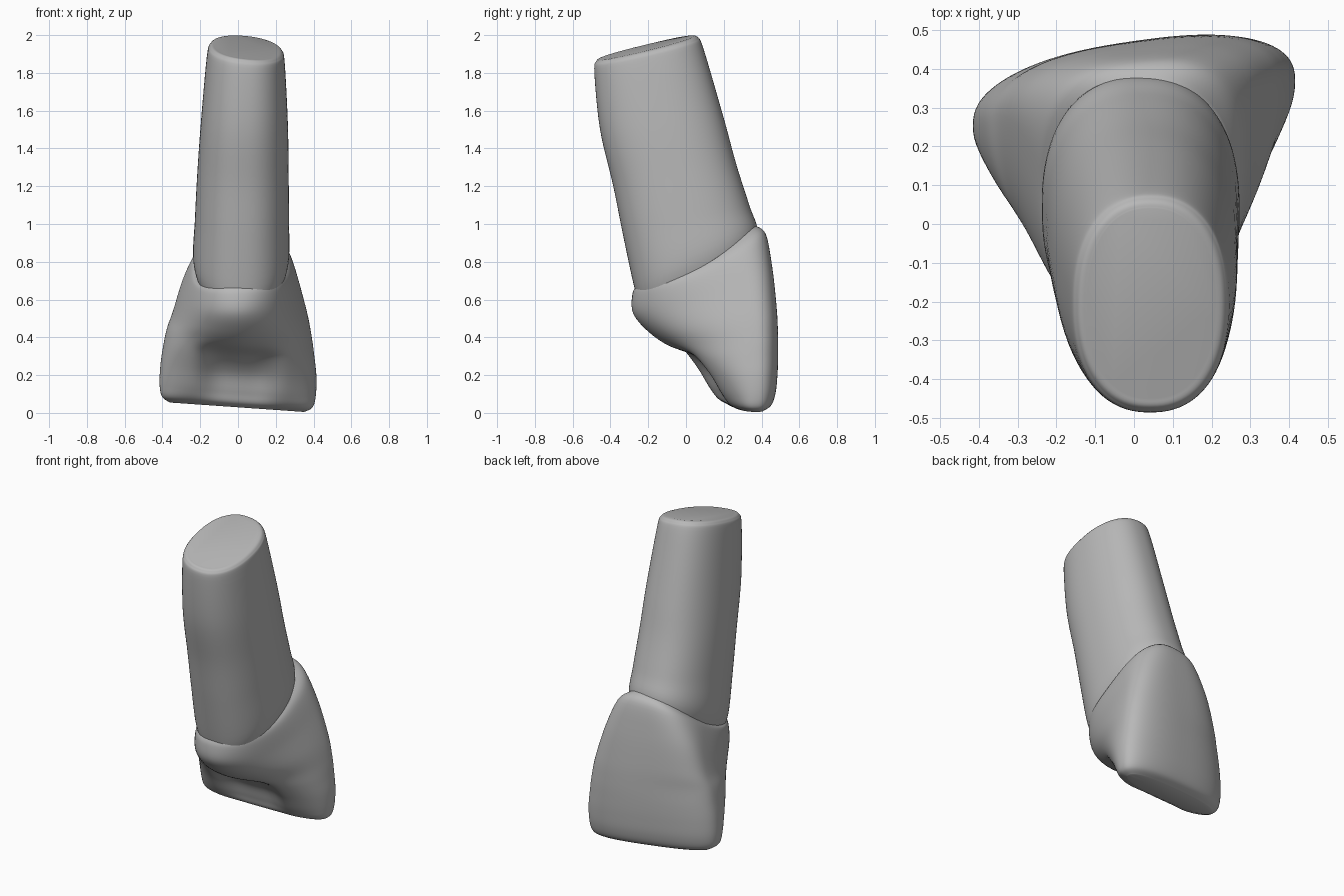
import bpy, bmesh, math

cube = bpy.data.objects.get("Cube")
if cube:
    bpy.data.objects.remove(cube, do_unlink=True)

grey = bpy.data.materials.new("plain grey")
grey.use_nodes = True
colour = (0.48, 0.48, 0.48, 1)
grey.diffuse_color = colour
grey.node_tree.nodes["Principled BSDF"].inputs["Base Color"].default_value = colour

SIDES = 96
STEPS = 6


def power(value, exponent):
    return math.copysign(abs(value) ** exponent, value)


def spline(rows):
    """Smoothly fill in extra sections between the given ones."""
    out = []
    for i in range(len(rows) - 1):
        a, b = rows[max(i - 1, 0)], rows[i]
        c, d = rows[i + 1], rows[min(i + 2, len(rows) - 1)]
        for s in range(STEPS):
            t = s / STEPS
            out.append([q + t / 2 * (r - p + t * (2 * p - 5 * q + 4 * r - w + t * (3 * (q - r) + w - p)))
                        for p, q, r, w in zip(a, b, c, d)])
    return out + [rows[-1]]


def ring(row):
    """Tilted, sagging superellipse section, with a hollow pressed into its front."""
    yf, zf, yb, zb, xl, xr, wide, front, back, yaw, roll, hollow, sag = row
    points = []
    for k in range(SIDES):
        a = math.tau * k / SIDES
        c, s = math.cos(a), math.sin(a)
        n = back if s > 0 else front
        dx = (xr - xl) / 2 * power(c, 2 / n)
        y = wide + (yb - wide if s > 0 else wide - yf) * power(s, 2 / n)
        v = (y - yf) / (yb - yf)
        z = zf + (zb - zf) * v - roll * dx - sag * v * (1 - v)
        if s < 0:
            y += hollow * math.exp(-(dx / 0.19) ** 4)
        points.append(((xl + xr) / 2 + dx, y + yaw * dx, z))
    return points


def loft(name, rows):
    bm = bmesh.new()
    rings = [[bm.verts.new(p) for p in ring(r)] for r in spline(rows)]
    for lo, hi in zip(rings, rings[1:]):
        for k in range(SIDES):
            j = (k + 1) % SIDES
            bm.faces.new((lo[k], lo[j], hi[j], hi[k]))
    bm.faces.new(rings[0])
    bm.faces.new(rings[-1])
    bmesh.ops.recalc_face_normals(bm, faces=bm.faces)
    mesh = bpy.data.meshes.new(name)
    bm.to_mesh(mesh)
    bm.free()
    mesh.materials.append(grey)
    obj = bpy.data.objects.new(name, mesh)
    bpy.context.collection.objects.link(obj)
    bpy.ops.object.select_all(action='DESELECT')
    obj.select_set(True)
    bpy.context.view_layer.objects.active = obj
    bpy.ops.object.shade_smooth_by_angle(angle=math.radians(50))


# Leaning root: front y, z, back y, z, left x, right x, roll
root = [
    (-.45, 1.875, .04, 1.995, -.12, .205, .1),
    (-.475, 1.862, .065, 1.985, -.148, .235, .1),
    (-.485, 1.80, .095, 1.92, -.166, .248, .08),
    (-.455, 1.5, .2, 1.56, -.197, .264, 0),
    (-.385, 1.2, .265, 1.32, -.216, .268, 0),
    (-.335, .95, .335, 1.1, -.228, .27, 0),
    (-.275, .67, .38, .95, -.236, .268, 0),
    (-.24, .56, .34, .74, -.19, .22, 0),
]
loft("root", [(*r[:6], (r[0] + r[2]) / 2, 2.3, 2.3, 0, r[6], 0, 0) for r in root])

# Flared crown: front y, z, back y, z, left x, right x, widest y, front power, back power, hollow
crown = [
    (-.26, .68, .365, .99, -.225, .257, .08, 2.3, 2.4, 0),
    (-.283, .63, .42, .945, -.25, .285, .15, 2.2, 2.7, 0),
    (-.28, .53, .45, .77, -.3, .325, .25, 2, 2.9, 0),
    (-.21, .44, .468, .57, -.345, .37, .3, 1.9, 2.7, 0),
    (-.12, .36, .472, .44, -.377, .392, .31, 1.9, 2.5, .02),
    (-.04, .3, .472, .33, -.397, .405, .31, 2, 2.5, .09),
    (.05, .21, .468, .23, -.411, .415, .31, 2.1, 2.5, .1),
    (.13, .11, .458, .13, -.415, .412, .31, 2.2, 2.5, .06),
    (.19, .055, .435, .06, -.402, .395, .31, 2.4, 2.5, .02),
    (.25, .03, .39, .03, -.36, .35, .32, 2.4, 2.5, 0),
]
rows = []
for i, r in enumerate(crown):
    t = min(i / 4, 1)
    rows.append((*r[:9], .05 + .09 * t, -.08 + .15 * t, r[9], .36 * (1 - t)))
loft("crown", rows)
